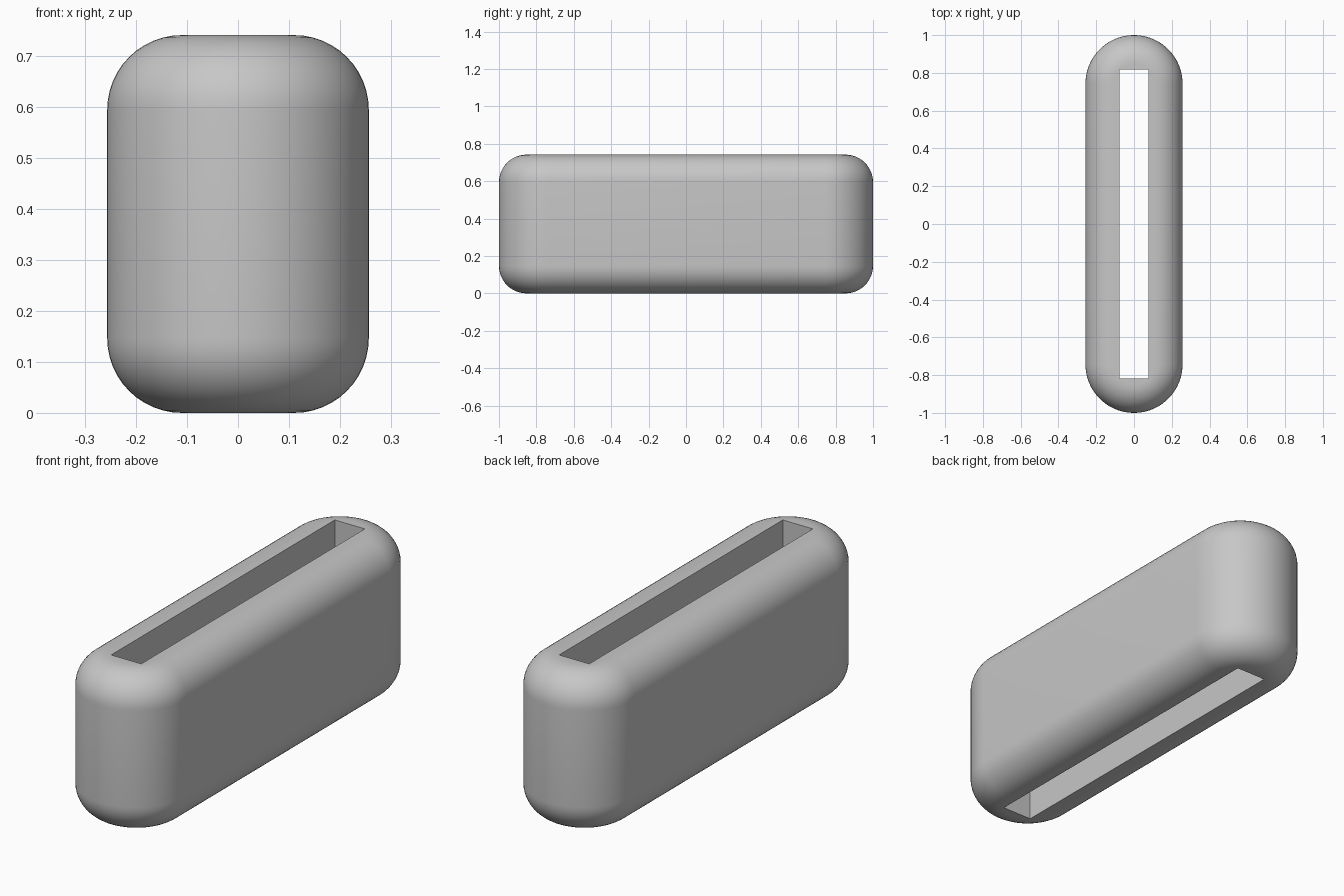
import bpy
import bmesh
from math import sin, cos, pi

if "Cube" in bpy.data.objects:
    bpy.data.objects.remove(bpy.data.objects["Cube"], do_unlink=True)

HALF_W, HALF_L, HEIGHT = 0.257, 1.0, 0.742
FILLET = 0.147
SLOT_X, SLOT_Y = 0.077, 0.818
ARC, STEPS = 34, 12          # points per rounded end, steps per edge fillet
CENTRE_Y = HALF_L - HALF_W

grey = bpy.data.materials.new("light grey")
grey.use_nodes = True
grey.diffuse_color = (0.57, 0.57, 0.57, 1)
grey.node_tree.nodes["Principled BSDF"].inputs["Base Color"].default_value = (0.57, 0.57, 0.57, 1)

bm = bmesh.new()


def capsule_ring(radius, z):
    """Long capsule outline: two half circles joined by straight sides."""
    ring = []
    for end in (1, -1):
        for i in range(ARC):
            a = pi * i / (ARC - 1)
            ring.append(bm.verts.new((end * radius * cos(a),
                                      end * (CENTRE_Y + radius * sin(a)), z)))
    return ring


def slot_ring(outline, z):
    """Slot corners, one per outline point; duplicates are merged later."""
    return [bm.verts.new((SLOT_X if v.co.x > 0 else -SLOT_X,
                          SLOT_Y if v.co.y > 0 else -SLOT_Y, z)) for v in outline]


# Outer wall with rounded bottom and top edges
profile = []
for base, start in ((FILLET, -pi / 2), (HEIGHT - FILLET, 0)):
    for s in range(STEPS + 1):
        a = start + pi / 2 * s / STEPS
        profile.append((HALF_W - FILLET + FILLET * cos(a), base + FILLET * sin(a)))
rings = [capsule_ring(r, z) for r, z in profile]

# Flat rims and the slot running right through
rings.append(slot_ring(rings[-1], HEIGHT))
rings.append(slot_ring(rings[0], 0))

# Skin neighbouring rings, closing from the slot back to the bottom rim
count = 2 * ARC
for k, low in enumerate(rings):
    high = rings[(k + 1) % len(rings)]
    for i in range(count):
        j = (i + 1) % count
        bm.faces.new((low[i], low[j], high[j], high[i]))

bmesh.ops.remove_doubles(bm, verts=bm.verts[:], dist=0.0005)
bmesh.ops.recalc_face_normals(bm, faces=bm.faces[:])

mesh = bpy.data.meshes.new("slotted_body")
bm.to_mesh(mesh)
bm.free()
mesh.materials.append(grey)
body = bpy.data.objects.new("slotted_body", mesh)
bpy.context.collection.objects.link(body)

# Smooth rounding, crisp slot edges
bpy.ops.object.select_all(action="DESELECT")
body.select_set(True)
bpy.context.view_layer.objects.active = body
bpy.ops.object.shade_smooth_by_angle(angle=pi / 6)
